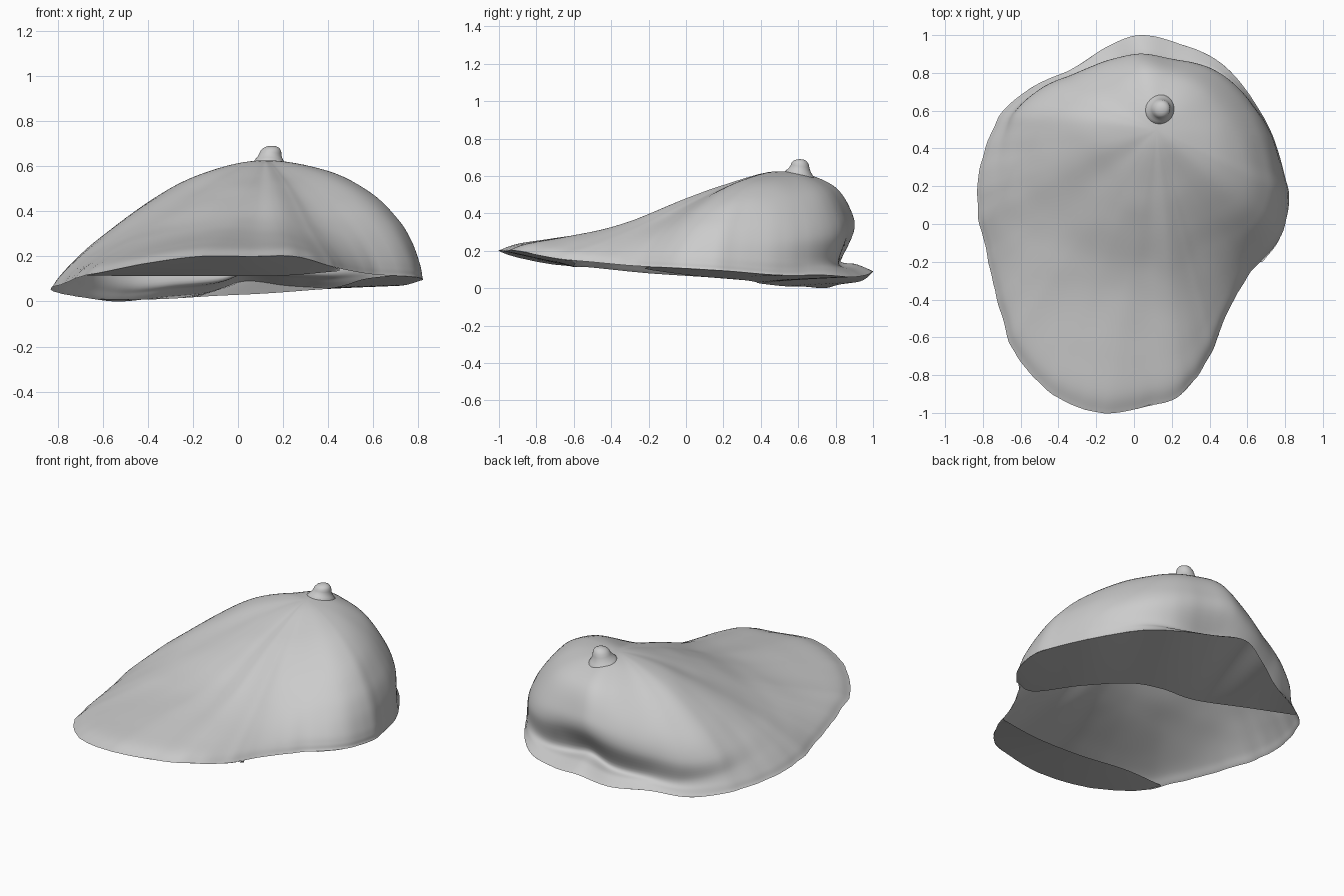
import bpy, bmesh, math
from mathutils import Vector, noise

if "Cube" in bpy.data.objects:
    bpy.data.objects.remove(bpy.data.objects["Cube"])

APEX = Vector((0.12, 0.50, 0.625))

# Open rim of the shell, clockwise from the back (x, y, z)
RIM = [(.03, 1.0, .09), (.22, .96, .07), (.42, .88, .06), (.57, .74, .07), (.72, .5, .07),
       (.8, .25, .09), (.82, .1, .10), (.77, -.08, .11), (.6, -.28, .12), (.48, -.5, .14),
       (.4, -.7, .16), (.25, -.9, .2), (.05, -.97, .2), (-.17, -1, .2), (-.4, -.92, .17),
       (-.6, -.73, .13), (-.7, -.5, .11), (-.77, -.2, .08), (-.83, .1, .06), (-.8, .35, .04),
       (-.7, .59, .02), (-.53, .73, .0), (-.33, .82, .02), (-.14, .94, .04)]

# Apex-to-rim profiles by direction: (outward fraction, height fraction)
PROFILES = [
    (-101, [(.2, .8), (.33, .61), (.47, .38), (.6, .25), (.8, .16), (.93, .09)]),    # front
    (-85, [(.21, .79), (.36, .58), (.5, .37), (.64, .24), (.8, .14), (.93, .08)]),
    (-70, [(.3, .83), (.52, .62), (.69, .44), (.82, .29), (.92, .16), (.97, .07)]),
    (-30, [(.4, .91), (.68, .72), (.84, .5), (.92, .32), (.97, .15), (.99, .06)]),   # right
    (20, [(.35, .95), (.65, .79), (.86, .55), (.96, .35), (.97, .15), (.98, .06)]),
    (97, [(.3, .97), (.6, .84), (.75, .62), (.78, .42), (.62, .12), (.82, .07)]),    # back fold
    (150, [(.3, .95), (.6, .79), (.87, .54), (.97, .32), (.9, .12), (.95, .05)]),
    (175, [(.25, .94), (.52, .78), (.76, .53), (.9, .31), (.95, .15), (.98, .06)]),
    (203, [(.18, .94), (.34, .83), (.55, .64), (.76, .4), (.88, .23), (.96, .09)]),  # left
    (231, [(.2, .87), (.4, .65), (.6, .42), (.75, .28), (.88, .16), (.96, .07)]),
    (245, [(.22, .81), (.36, .62), (.51, .4), (.65, .28), (.82, .16), (.94, .08)]),
]

# Inner edges of the two underside flaps
FRONT_LIP = [(.45, -.59, .135), (.2, -.6, .115), (-.1, -.59, .113), (-.4, -.55, .113),
             (-.66, -.56, .115)]
BACK_LIP = [(.68, -.2, .115), (.56, -.2, .1), (.44, .06, .065), (.27, .28, .047),
            (.11, .365, .035), (-.1, .4, .025), (-.36, .54, .01), (-.6, .64, .012)]


def catmull(a, b, c, d, t):
    return 0.5 * (2 * b + (c - a) * t + (2 * a - 5 * b + 4 * c - d) * t * t
                  + (3 * b - a - 3 * c + d) * t ** 3)


def blend(angle):
    """Interpolate the direction profiles around the circle."""
    n = len(PROFILES)
    angle = (angle + 101) % 360 - 101
    i = max(k for k in range(n) if PROFILES[k][0] <= angle + 1e-6)

    def key(k):
        return PROFILES[k % n][0] + 360 * (k // n), PROFILES[k % n][1]

    (a0, p0), (a1, p1), (a2, p2), (a3, p3) = (key(i + k) for k in (-1, 0, 1, 2))
    w = a2 - a1
    t = (angle - a1) / w
    out = []
    for q0, q1, q2, q3 in zip(p0, p1, p2, p3):
        q0, q1, q2, q3 = map(Vector, (q0, q1, q2, q3))
        m1 = (q2 - q0) / (a2 - a0) * w
        m2 = (q3 - q1) / (a3 - a1) * w
        out.append(q1 * (2 * t ** 3 - 3 * t * t + 1) + m1 * (t ** 3 - 2 * t * t + t)
                   + q2 * (3 * t * t - 2 * t ** 3) + m2 * (t ** 3 - t * t))
    return out


def profile_at(angle):
    sets = [blend(angle + d) for d in (-16, -8, 0, 8, 16)]
    out = [sum(col, Vector((0, 0))) / len(sets) for col in zip(*sets)]
    first = Vector((-out[0].x, out[0].y))
    return [first, Vector((0, 1))] + out + [Vector((1, 0)), Vector((1.05, -.05))]


def finish(bm, name, up=1):
    bmesh.ops.recalc_face_normals(bm, faces=bm.faces)
    if up * sum(f.normal.z * f.calc_area() for f in bm.faces) < 0:
        bmesh.ops.reverse_faces(bm, faces=bm.faces)
    for f in bm.faces:
        f.smooth = True
    mesh = bpy.data.meshes.new(name)
    bm.to_mesh(mesh)
    bm.free()
    ob = bpy.data.objects.new(name, mesh)
    bpy.context.collection.objects.link(ob)


def bridge(bm, rings, tip):
    """Join closed rings of vertices, with a fan at the tip."""
    n = len(rings[0])
    for k in range(n):
        j = (k + 1) % n
        bm.faces.new((tip, rings[0][k], rings[0][j]))
        for a, b in zip(rings, rings[1:]):
            bm.faces.new((a[k], b[k], b[j], a[j]))


def resample(points, count):
    """Smooth open curve through points, evenly spaced by length."""
    p = [Vector(q) for q in points]
    p = [2 * p[0] - p[1]] + p + [2 * p[-1] - p[-2]]
    fine = [catmull(*p[i:i + 4], s / 20) for i in range(len(p) - 3) for s in range(20)] + [p[-2]]
    dist = [0]
    for a, b in zip(fine, fine[1:]):
        dist.append(dist[-1] + (b - a).length)
    out, i = [], 0
    for k in range(count):
        d = dist[-1] * k / (count - 1)
        while i < len(fine) - 2 and dist[i + 1] < d:
            i += 1
        out.append(fine[i].lerp(fine[i + 1], (d - dist[i]) / (dist[i + 1] - dist[i])))
    return out


def flap(name, rim, lip):
    """Underside sheet running from the rim inward to its lip."""
    bm = bmesh.new()
    rows = [[bm.verts.new(a.lerp(b, t / 8)) for t in range(9)]
            for a, b in zip(resample(rim, 80), resample(lip, 80))]
    for r, q in zip(rows, rows[1:]):
        for k in range(8):
            bm.faces.new((r[k], r[k + 1], q[k + 1], q[k]))
    finish(bm, name, -1)


# Domed shell with a folded flange at the back
bm = bmesh.new()
SUB, STEPS = 8, 6
columns = []
n = len(RIM)
for i in range(n):
    pts = [Vector(RIM[(i + k) % n]) for k in (-1, 0, 1, 2)]
    for s in range(SUB):
        rim = catmull(*pts, s / SUB)
        out = Vector((rim.x - APEX.x, rim.y - APEX.y))
        prof = profile_at(math.degrees(math.atan2(out.y, out.x)))
        jag = 0.008 * noise.noise(rim * 12)
        column = []
        for m in range(1, len(prof) - 2):
            for u in range(1, STEPS + 1):
                q = catmull(*prof[m - 1:m + 3], u / STEPS)
                r = q.x * (1 + jag * q.x ** 4)
                p = Vector((APEX.x + out.x * r, APEX.y + out.y * r,
                            rim.z + (APEX.z - rim.z) * q.y))
                p.z += 0.003 * noise.noise(p * 6) * min(1, q.y * 3)
                column.append(bm.verts.new(p))
        columns.append(column)
bridge(bm, list(zip(*columns)), bm.verts.new(APEX))
finish(bm, "domed_shell")

# Underside flaps at front and back, leaving the middle open
flap("front_flap", [(.45, -.58, .145)] + RIM[10:16] + [(-.67, -.57, .116)], FRONT_LIP)
flap("back_flap", [(.69, -.19, .115)] + RIM[7::-1] + RIM[:20:-1] + [(-.62, .66, .012)], BACK_LIP)

# Small rounded knob near the summit, leaning with the surface
bm = bmesh.new()
KNOB = [(.02, .688), (.036, .68), (.046, .667), (.05, .652), (.055, .638), (.066, .622),
        (.08, .606), (.085, .59)]
rings = [[bm.verts.new((.132 + r * math.cos(a) + .2 * (z - .6), .61 + r * math.sin(a),
                        z - .25 * r * math.sin(a) * min(1, (.69 - z) / .06)))
          for a in (math.tau * k / 32 for k in range(32))] for r, z in KNOB]
bridge(bm, rings, bm.verts.new((.15, .61, .69)))
finish(bm, "summit_knob")
